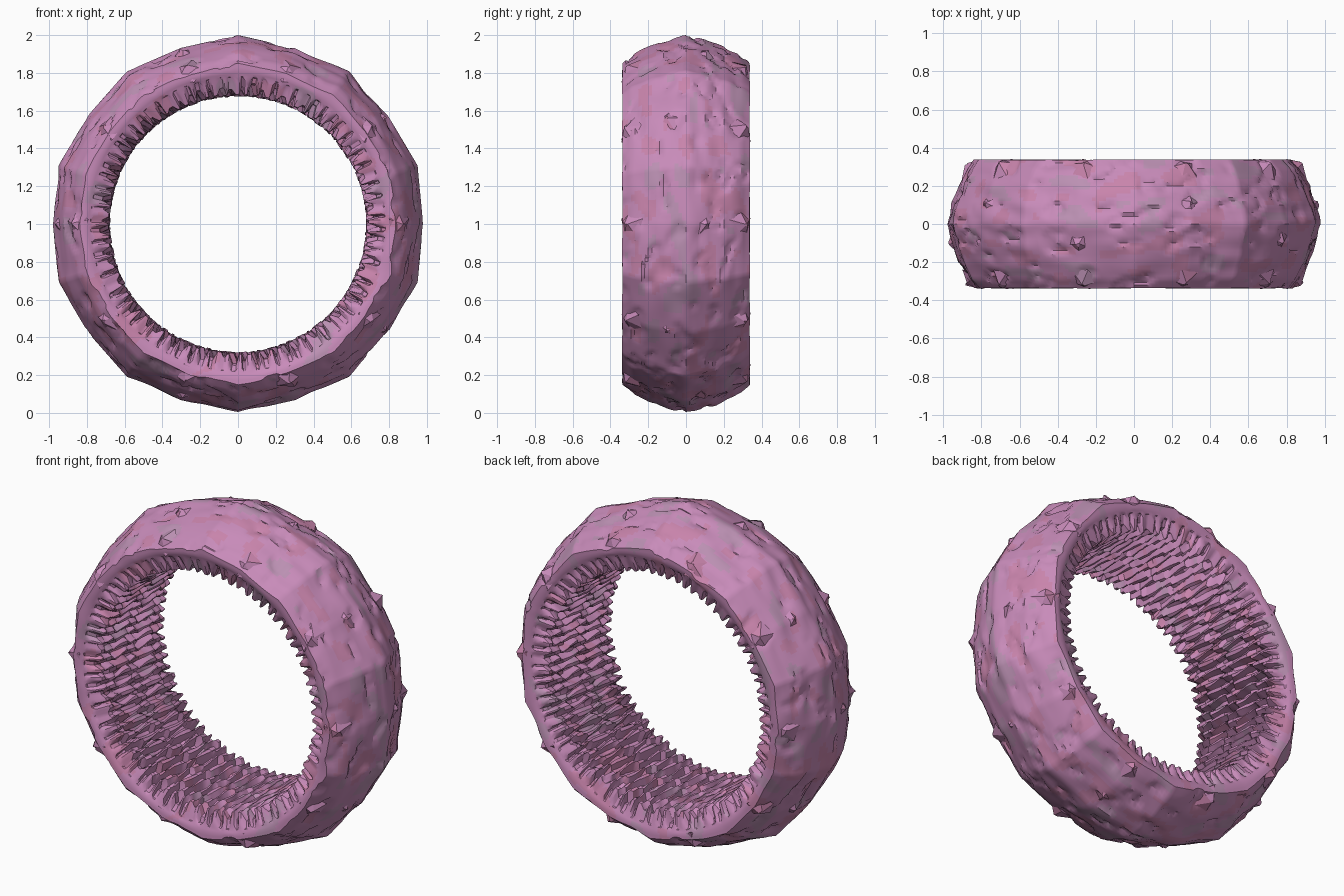
import bpy, bmesh, math, random
from mathutils import Vector, noise

if "Cube" in bpy.data.objects:
    bpy.data.objects.remove(bpy.data.objects["Cube"])

random.seed(4)
SEG = 320            # 80 bore teeth, 4 columns each; also 20 outer facets
CENTRE = Vector((0, 0, 1))


def material(name, rgb):
    m = bpy.data.materials.new(name)
    m.diffuse_color = (*rgb, 1)
    m.use_nodes = True
    m.node_tree.nodes["Principled BSDF"].inputs["Base Color"].default_value = m.diffuse_color
    return m


MATS = [material("mauve", (0.58, 0.26, 0.49)),
        material("rose", (0.58, 0.23, 0.41)),
        material("grey_mauve", (0.5, 0.28, 0.45))]


def finish(bm, name, angle):
    bmesh.ops.recalc_face_normals(bm, faces=bm.faces)
    # mottled skin colouring
    for f in bm.faces:
        c = f.calc_center_median()
        n = noise.noise(Vector((c.x * 6, c.y * 11, c.z * 6)))
        f.material_index = 1 if n > 0.28 else 2 if n < -0.33 else 0
    me = bpy.data.meshes.new(name)
    bm.to_mesh(me)
    bm.free()
    for m in MATS:
        me.materials.append(m)
    ob = bpy.data.objects.new(name, me)
    bpy.context.collection.objects.link(ob)
    bpy.ops.object.select_all(action='DESELECT')
    ob.select_set(True)
    bpy.context.view_layer.objects.active = ob
    bpy.ops.object.shade_smooth_by_angle(angle=math.radians(angle))
    return ob


def resample(pts, step):
    out = []
    for (y0, r0), (y1, r1) in zip(pts, pts[1:]):
        n = max(1, round(math.hypot(y1 - y0, r1 - r0) / step))
        out += [(y0 + (y1 - y0) * k / n, r0 + (r1 - r0) * k / n) for k in range(n)]
    return out + [pts[-1]]


def corner(k):
    # outer polygon corner, alternately full and slightly sunken
    a = math.radians(18 * k)
    return Vector((math.cos(a), 0, math.sin(a))) * (1.0 if k % 2 else 0.98)


# cross-section: domed outside, flat cheeks, chamfered bore
half = [(-0.325, 0.78), (-0.335, 0.81), (-0.337, 0.85), (-0.29, 0.893),
        (-0.2, 0.94), (-0.1, 0.975), (0, 1.0)]
outer = resample(half + [(-y, r) for y, r in half[-2::-1]], 0.02)
bore = resample([(0.325, 0.78), (0.315, 0.74), (0.295, 0.685), (0.2, 0.675),
                 (-0.2, 0.675), (-0.295, 0.685), (-0.315, 0.74), (-0.325, 0.78)], 0.024)[1:-1]


def outer_point(i, y, r):
    a = 2 * math.pi * i / SEG
    round_d = Vector((math.cos(a), 0, math.sin(a)))
    k, t = i // 16, (i % 16) / 16
    facet_d = corner(k).lerp(corner(k + 1), t)
    w = min(1, max(0, (r - 0.785) / 0.07))
    d = round_d.lerp(facet_d, w)
    # slanting folds stretched round the ring, smooth rise and sharp fall
    q = Vector((d.x * 5, y * 13 + 1.5 * d.z, d.z * 5))
    n = noise.noise(q)
    m = noise.noise(Vector((d.x * 6 + 7, y * 15 - 2 * d.x, d.z * 6)))
    fold = min(1, max(0, (m - 0.18) / 0.16)) * (1 - min(1, max(0, m - 0.34) * 2.5))
    r = min(r + w * (0.012 * n - 0.016 * fold), 1.0)
    y += 0.004 * n * (1 if abs(y) > 0.2 else 0)
    return CENTRE + d * r + Vector((0, y, 0))


def bore_point(i, y, r):
    # short staggered ridges running along the bore, like overlapping scales
    band = math.floor((y + 0.335) / 0.074)
    shift = (band % 3) * 1 + (2 if band % 2 else 0)
    col = (i + shift) % SEG
    n = noise.noise(Vector(((col // 4) * 3.37, y * 10, 1.5)))
    r += (0.012 if col % 4 < 2 else 0.055) * (1 + 0.7 * n) - 0.008
    a = 2 * math.pi * (i + 0.5 * math.sin(y * 20 + i)) / SEG
    return (CENTRE + Vector((math.cos(a), 0, math.sin(a))) * max(0.668, min(r, 0.778))
            + Vector((0, y, 0)))


# ring body as one closed grid
bm = bmesh.new()
rows = [[bm.verts.new(fn(i, y, r)) for i in range(SEG)]
        for fn, prof in ((outer_point, outer), (bore_point, bore)) for y, r in prof]
for j, row in enumerate(rows):
    nxt = rows[(j + 1) % len(rows)]
    for i in range(SEG):
        e = (i + 1) % SEG
        bm.faces.new((row[i], row[e], nxt[e], nxt[i]))
finish(bm, "ring_body", 32)

# low angular five-sided studs: both shoulders and a zigzag down the middle
bm = bmesh.new()


def stud(a, y, r, tilt, size):
    radial = Vector((math.cos(a), 0, math.sin(a)))
    normal = (radial * math.cos(tilt) + Vector((0, math.sin(tilt), 0))).normalized()
    mat = normal.to_track_quat('Z', 'Y').to_matrix().to_4x4()
    mat.translation = CENTRE + radial * r + Vector((0, y, 0))
    vs = bmesh.ops.create_cone(bm, cap_ends=True, segments=5, radius1=size,
                               radius2=size * 0.1, depth=0.045, matrix=mat)['verts']
    for v in vs:
        v.co += Vector([random.uniform(-0.008, 0.008) for _ in range(3)])
        v.co.y = max(-0.342, min(0.342, v.co.y))


for k in range(10):
    a = math.radians(36 * k)
    for s in (-1, 1):
        stud(a, s * 0.302, 0.862, s * math.radians(45), 0.08)
    side = 1 if k % 2 == 0 else -1
    stud(a, side * 0.1, 0.943, side * math.radians(20), 0.08)
finish(bm, "studs", 20)
